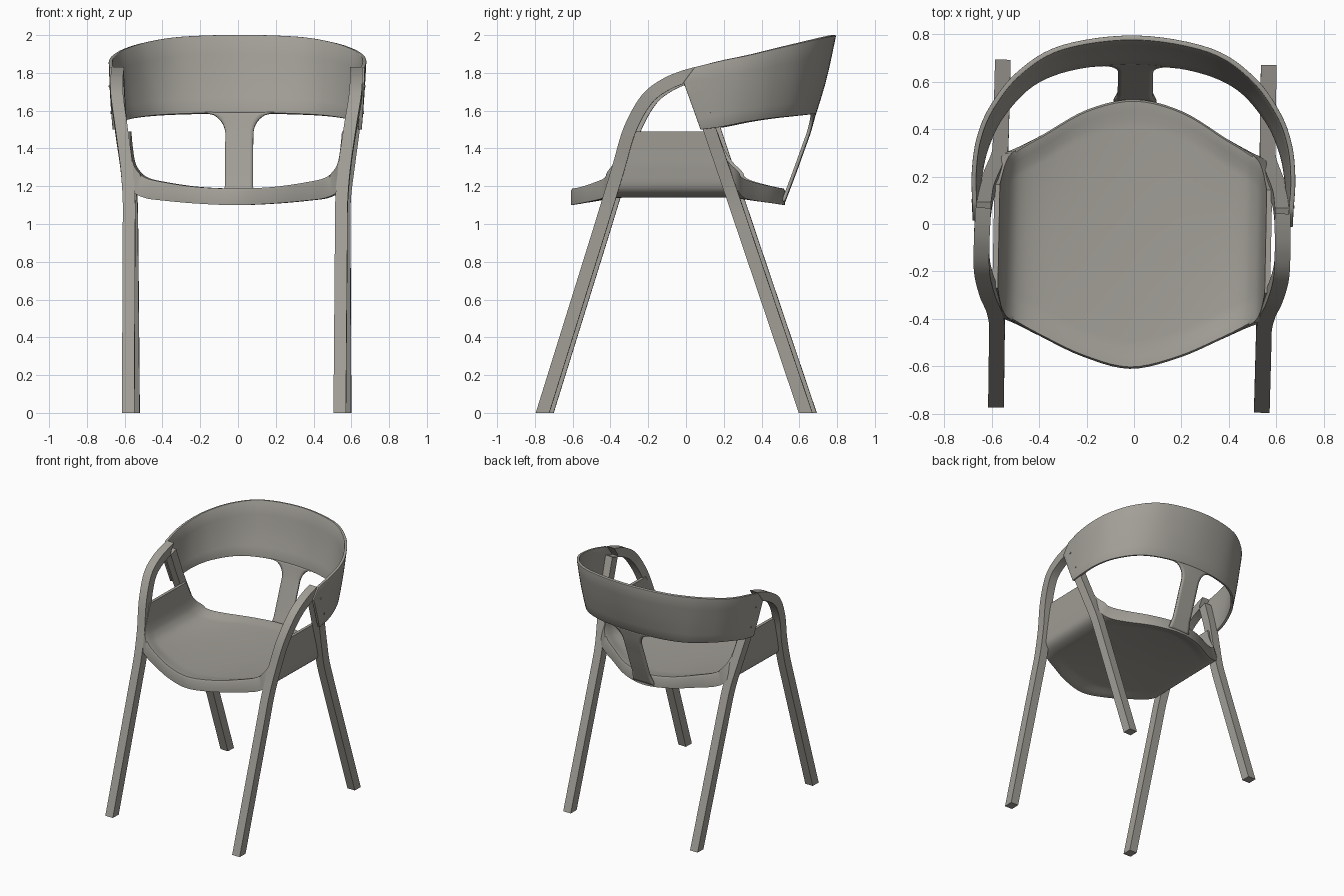
import bpy, bmesh, math
from mathutils import Vector, Matrix

if "Cube" in bpy.data.objects:
    bpy.data.objects.remove(bpy.data.objects["Cube"])

wood = bpy.data.materials.new("grey brown wood")
wood.diffuse_color = (0.36, 0.345, 0.31, 1)
wood.use_nodes = True
wood.node_tree.nodes["Principled BSDF"].inputs["Base Color"].default_value = wood.diffuse_color
# the whole chair is turned very slightly about z
TURN = Matrix.Translation((-0.006, 0, 0)) @ Matrix.Rotation(-0.02, 4, 'Z')


def spline(pts, n):
    """Catmull-Rom through tuples of any length."""
    P = [Vector(p) for p in pts]
    P = [2 * P[0] - P[1]] + P + [2 * P[-1] - P[-2]]
    out = []
    for i in range(1, len(P) - 2):
        a, b, c, d = P[i - 1:i + 3]
        for k in range(n):
            t = k / n
            out.append(0.5 * (2 * b + (c - a) * t + (2 * a - 5 * b + 4 * c - d) * t * t
                              + (3 * b - a - 3 * c + d) * t ** 3))
    return out + [P[-2]]


def finish(bm, name, angle=35, thick=0, bevel=0):
    bmesh.ops.recalc_face_normals(bm, faces=bm.faces)
    me = bpy.data.meshes.new(name)
    bm.to_mesh(me)
    bm.free()
    me.transform(TURN)
    me.materials.append(wood)
    ob = bpy.data.objects.new(name, me)
    bpy.context.collection.objects.link(ob)
    if thick:
        m = ob.modifiers.new("thickness", 'SOLIDIFY')
        m.thickness, m.offset = thick, 0
    if bevel:
        m = ob.modifiers.new("edges", 'BEVEL')
        m.width, m.segments, m.limit_method, m.angle_limit = bevel, 2, 'ANGLE', math.radians(50)
    bpy.ops.object.select_all(action='DESELECT')
    ob.select_set(True)
    bpy.context.view_layer.objects.active = ob
    bpy.ops.object.shade_smooth_by_angle(angle=math.radians(angle))
    return ob


def skin(bm, rows, closed=False):
    """Quads between successive rows of points."""
    V = [[bm.verts.new(p) for p in r] for r in rows]
    n = len(V[0])
    for a, b in zip(V, V[1:]):
        for j in range(n if closed else n - 1):
            k = (j + 1) % n
            bm.faces.new((a[j], a[k], b[k], b[j]))
    return V


# legs: rectangular section swept along a path, foot cut level, optional slanted end
def leg(name, path, side, end=None, hx=0.033, hn=0.034):
    pts = [Vector(path[0])] + spline(path[1:], 6)
    rows = []
    for i, p in enumerate(pts):
        t = pts[min(i + 1, len(pts) - 1)] - pts[max(i - 1, 0)]
        n = Vector((0, t.z, -t.y)).normalized() * hn
        if i == 0:
            n = Vector((0, 0.036, 0))
        if end and i == len(pts) - 1:
            n = Vector(end)
        rows.append([(side * (p.x + sx * hx), p.y + sn * n.y, p.z + sn * n.z)
                     for sx, sn in ((-1, -1), (1, -1), (1, 1), (-1, 1))])
    bm = bmesh.new()
    V = skin(bm, rows, True)
    bm.faces.new(V[0])
    bm.faces.new(V[-1])
    finish(bm, name)


front = [(.56, -.748, 0), (.562, -.452, .95), (.563, -.4, 1.12), (.577, -.345, 1.3), (.605, -.285, 1.5),
         (.63, -.195, 1.66), (.634, -.09, 1.741), (.631, .03, 1.79)]
back = [(.56, .645, 0), (.562, .324, .95), (.566, .26, 1.14), (.592, .192, 1.34),
        (.62, .121, 1.55), (.631, .048, 1.76)]
for side, word in ((-1, "left"), (1, "right")):
    leg("front_leg_and_arm_" + word, front, side, end=(0, -.026, -.04))
    leg("back_leg_" + word, back, side, end=(0, .032, .012))

# seat: curved sheet; inner x,z / outer x,z / rim top, rim bottom / front y, back y
half = [(0, 1.176, 0, 1.14, 1.188, 1.10, -.61, .525),
        (.20, 1.181, .20, 1.14, 1.196, 1.108, -.562, .478),
        (.38, 1.196, .38, 1.14, 1.222, 1.124, -.48, .372),
        (.475, 1.222, .485, 1.145, 1.245, 1.14, -.43, .316),
        (.522, 1.265, .555, 1.185, 1.285, 1.185, -.40, .28),
        (.543, 1.32, .573, 1.28, 1.33, 1.28, -.365, .235),
        (.554, 1.40, .579, 1.38, 1.40, 1.38, -.325, .19),
        (.562, 1.49, .585, 1.49, 1.49, 1.49, -.28, .155)]
full = [(-k[0], k[1], -k[2], *k[3:]) for k in reversed(half[1:])] + half
dist = [0, .008, .025, .05, .085, .12]
rows = []
for xi, zi, xo, zo, rt, rb, yf, yb in spline(full, 5):
    ys = [(yf + d, d) for d in dist] + [((yf + yb) / 2, 1)] + [(yb - d, d) for d in reversed(dist)]
    tr, br = [], []
    for y, d in ys:
        w = max(0, 1 - d / .12)
        w = w * w * (3 - 2 * w)
        drop = 0.014 if d == 0 and abs(xi) < .5 else 0
        tr.append((xi, y, zi + (rt - zi) * w - drop))
        br.append((xo, y, zo + (rb - zo) * w))
    rows.append(tr + br[::-1])
bm = bmesh.new()
V = skin(bm, rows, True)
n = len(rows[0]) // 2
for r in (V[0], V[-1]):
    for j in range(n - 1):
        bm.faces.new((r[j], r[j + 1], r[2 * n - 2 - j], r[2 * n - 1 - j]))
finish(bm, "seat", 40)

# backrest band: top, upper and lower points of each column, mirrored about the centre
pairs = [((.672, .2, 1.865), (.645, .2, 1.515)), ((.655, .345, 1.895), (.618, .32, 1.54)),
         ((.602, .48, 1.928), (.555, .45, 1.56)), ((.49, .626, 1.963), (.43, .583, 1.575)),
         ((.31, .738, 1.99), (.25, .655, 1.583)), ((0, .785, 2.0), (0, .68, 1.587))]
keys = [(.666, .06, 1.83, .664, 0, 1.75, .65, .09, 1.5)]
for a, b in pairs:
    a, b = Vector(a), Vector(b)
    keys.append((*a, *a.lerp(b, .25), *b))
keys += [(-k[0], k[1], k[2], -k[3], k[4], k[5], -k[6], k[7], k[8]) for k in reversed(keys[:-1])]
rows = []
for c in spline(keys, 6):
    t, m, b = Vector(c[0:3]), Vector(c[3:6]), Vector(c[6:9])
    r = [t, m] + [m.lerp(b, k / 4) for k in (1, 2, 3, 4)]
    for i, k in ((1, .006), (2, .01), (3, .01), (4, .006)):   # slight bulge at the back
        r[i] = r[i] + Vector((t.x * .3, max(t.y, 0), 0)) * k
    rows.append(r)
bm = bmesh.new()
skin(bm, rows)
finish(bm, "backrest", 40, thick=.02, bevel=.003)

# centre post: strip flaring into the backrest
rows = []
for z, yc in spline([(1.59, .681), (1.49, .652), (1.38, .613), (1.25, .566), (1.12, .516)], 8):
    f = min(1, max(0, (z - 1.475) / .115))
    hw = .074 + .11 * (1 - math.sqrt(1 - f * f)) + .2 * max(0, 1.2 - z)
    rows.append([(hw * k / 4, yc - .42 * f * (hw * k / 4) ** 2, z) for k in range(-4, 5)])
bm = bmesh.new()
skin(bm, rows)
finish(bm, "back_post", 40, thick=.018)

# small fixing plugs on the backrest ends
for side in (-1, 1):
    for i, (x, y, z) in enumerate(((.674, .085, 1.73), (.665, .135, 1.59))):
        bm = bmesh.new()
        bmesh.ops.create_cone(bm, cap_ends=True, segments=12, radius1=.007, radius2=.007, depth=.012,
                              matrix=Matrix.Translation((side * x, y, z)) @ Matrix.Rotation(math.pi / 2, 4, 'Y'))
        finish(bm, "plug_%s_%d" % ("left" if side < 0 else "right", i + 1))
